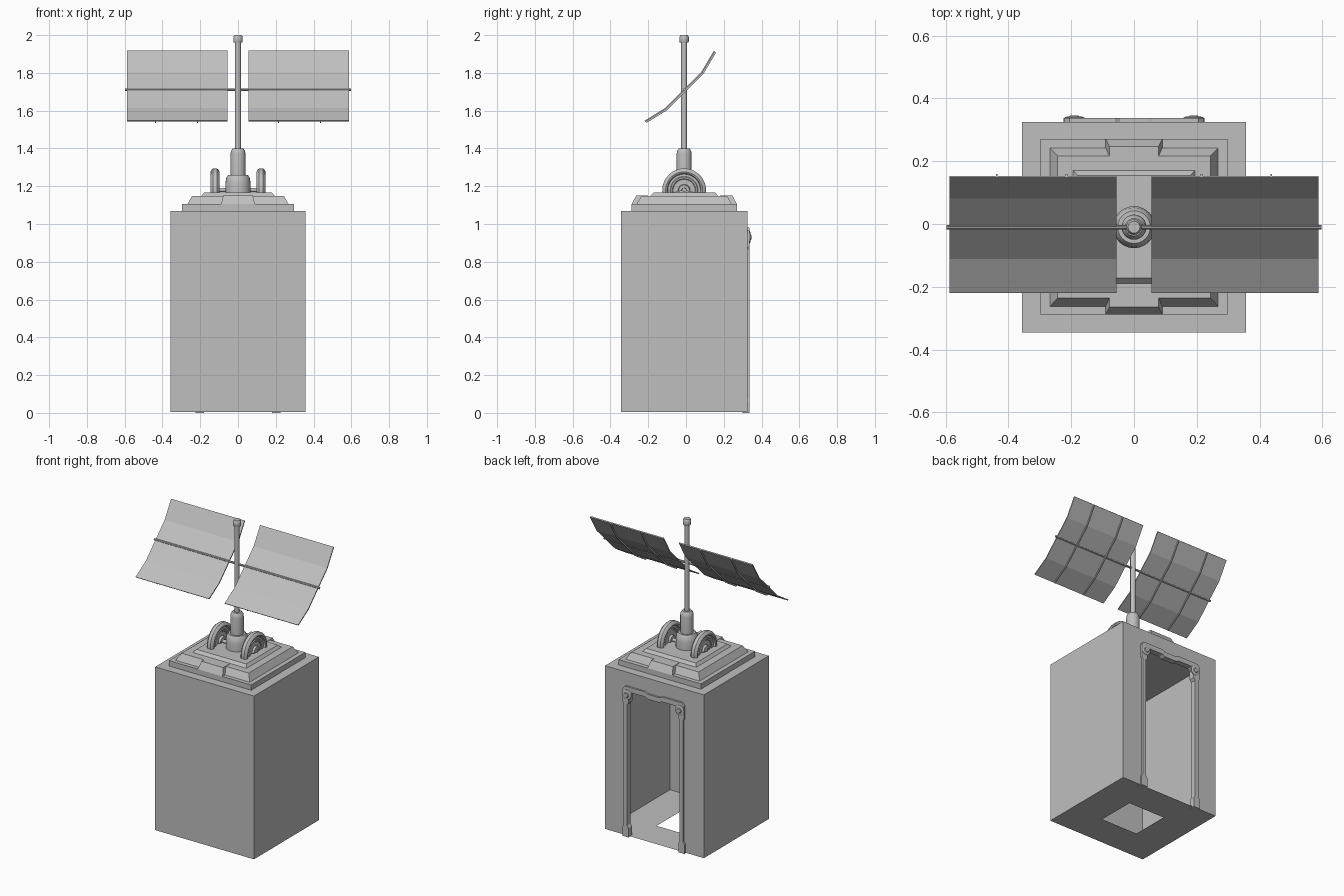
import bpy, bmesh, math
from mathutils import Vector

if "Cube" in bpy.data.objects:
    bpy.data.objects.remove(bpy.data.objects["Cube"])

grey = bpy.data.materials.new("plain_grey")
grey.diffuse_color = (0.52, 0.52, 0.52, 1)
grey.use_nodes = True
grey.node_tree.nodes["Principled BSDF"].inputs["Base Color"].default_value = grey.diffuse_color
YC = -0.01  # mast and roof are centred slightly to the front


def finish(name, bm, smooth=False):
    bmesh.ops.remove_doubles(bm, verts=bm.verts, dist=1e-5)
    bmesh.ops.recalc_face_normals(bm, faces=bm.faces)
    me = bpy.data.meshes.new(name)
    bm.to_mesh(me)
    bm.free()
    me.materials.append(grey)
    ob = bpy.data.objects.new(name, me)
    bpy.context.collection.objects.link(ob)
    if smooth:
        bpy.ops.object.select_all(action='DESELECT')
        ob.select_set(True)
        bpy.context.view_layer.objects.active = ob
        bpy.ops.object.shade_smooth_by_angle(angle=math.radians(35))
    return ob


def rect_ring(x0, x1, y0, y1, z):
    return [(x0, y0, z), (x1, y0, z), (x1, y1, z), (x0, y1, z)]


def loft(name, rings):
    """Closed solid through matching rings of points."""
    bm = bmesh.new()
    rows = [[bm.verts.new(p) for p in r] for r in rings]
    n = len(rows[0])
    for a, b in zip(rows, rows[1:]):
        for i in range(n):
            j = (i + 1) % n
            bm.faces.new((a[i], a[j], b[j], b[i]))
    bm.faces.new(rows[0][::-1])
    bm.faces.new(rows[-1])
    return finish(name, bm)


def lathe(name, profile, centre, axis='Z', sides=24, a0=0.0, a1=360.0):
    """Turn (radius, offset) points around an axis; part turns are left open."""
    bm = bmesh.new()
    c = Vector(centre)
    rows = []
    for k in range(sides + 1):
        t = math.radians(a0 + (a1 - a0) * k / sides)
        row = []
        for r, h in profile:
            u, v = r * math.cos(t), r * math.sin(t)
            p = {'Z': (u, v, h), 'X': (h, u, v), 'Y': (u, h, v)}[axis]
            row.append(bm.verts.new(c + Vector(p)))
        rows.append(row)
    for a, b in zip(rows, rows[1:]):
        for i in range(len(profile) - 1):
            bm.faces.new((a[i], a[i + 1], b[i + 1], b[i]))
    bmesh.ops.remove_doubles(bm, verts=bm.verts, dist=1e-5)
    bmesh.ops.dissolve_degenerate(bm, edges=bm.edges, dist=1e-6)
    return finish(name, bm, True)


# Thin-walled cabin: open doorway at the back, square hole in the floor
X, Y0, Y1, Z0, Z1 = 0.357, -0.345, 0.325, 0.004, 1.07
DX, DZ = 0.205, 0.955
H0, H1, HX = -0.135, 0.115, 0.132
outer = rect_ring(-X, X, Y0, Y1, Z0)
roof = rect_ring(-X, X, Y0, Y1, Z1)
hole = rect_ring(-HX, HX, H0, H1, Z0)
quads = [roof]
for i in range(4):
    j = (i + 1) % 4
    quads.append([outer[i], outer[j], hole[j], hole[i]])
    if i != 2:
        quads.append([outer[i], outer[j], roof[j], roof[i]])
for xa, xb, za, zb in [(-X, -DX, Z0, DZ), (DX, X, Z0, DZ), (-X, -DX, DZ, Z1),
                       (-DX, DX, DZ, Z1), (DX, X, DZ, Z1)]:
    quads.append([(xa, Y1, za), (xb, Y1, za), (xb, Y1, zb), (xa, Y1, zb)])
bm = bmesh.new()
for q in quads:
    bm.faces.new([bm.verts.new(p) for p in q])
finish("cabin", bm)

# Door frame: half outline in x and z, mirrored
half = [(0, 0.972), (0.045, 0.972), (0.06, 0.982), (0.205, 0.982), (0.222, 0.965),
        (0.222, 0.88), (0.214, 0.865), (0.214, 0.075), (0.224, 0.06), (0.224, 0.0),
        (0.18, 0.0), (0.18, 0.06), (0.19, 0.075), (0.19, 0.865), (0.178, 0.88),
        (0.178, 0.935), (0.16, 0.95), (0.06, 0.95), (0.045, 0.94), (0, 0.94)]
outline = half + [(-x, z) for x, z in reversed(half[1:-1])]
loft("door_frame", [[(x, y, z) for x, z in outline] for y in (0.30, 0.337)])
for s, side in ((-1, "left"), (1, "right")):
    lathe("door_knob_" + side,
          [(0.032, 0), (0.032, 0.004), (0.024, 0.007), (0.016, 0.007), (0.012, 0.011), (0, 0.011)],
          (s * 0.19, 0.335, 0.93), 'Y', 16)

# Stepped roof
loft("roof_plinth", [rect_ring(-0.297, 0.297, -0.288, 0.27, z) for z in (1.07, 1.105)])
loft("roof_step", [rect_ring(-0.268, 0.268, -0.262, 0.242, 1.105),
                   rect_ring(-0.243, 0.243, -0.236, 0.217, 1.148)])
loft("roof_tab_front", [rect_ring(-0.09, 0.09, -0.288, -0.2, 1.105),
                        rect_ring(-0.078, 0.078, -0.264, -0.2, 1.15)])
loft("roof_tab_back", [rect_ring(-0.09, 0.09, 0.18, 0.27, 1.105),
                       rect_ring(-0.078, 0.078, 0.18, 0.246, 1.15)])
loft("roof_top", [rect_ring(-0.195, 0.195, -0.19, 0.172, 1.147),
                  rect_ring(-0.18, 0.18, -0.172, 0.155, 1.166)])

# Half-sunk wheels with rounded rims, recessed discs and hubs
side_profile = [(0, 0.018), (0.012, 0.018), (0.014, 0.024), (0.028, 0.022), (0.032, 0.009),
                (0.058, 0.009), (0.062, 0.013), (0.07, 0.013), (0.074, 0.009),
                (0.086, 0.009), (0.09, 0.02), (0.098, 0.0235), (0.108, 0.02), (0.116, 0.01)]
wheel = side_profile + [(r, -h) for r, h in reversed(side_profile)]
for s, side in ((-1, "left"), (1, "right")):
    lathe("wheel_" + side, wheel, (s * 0.122, YC, 1.178), 'X', 24, -12, 192)
lathe("axle", [(0, -0.145), (0.011, -0.145), (0.011, 0.145), (0, 0.145)], (0, YC, 1.18), 'X', 12)

# Mast with bearing, sleeve and cap
lathe("mast_bearing", [(0.067, 1.16), (0.067, 1.215), (0.062, 1.245), (0.052, 1.26), (0.03, 1.26)],
      (0, YC, 0))
lathe("mast_sleeve", [(0.04, 1.25), (0.04, 1.37), (0.037, 1.387), (0.028, 1.4), (0, 1.4)],
      (0, YC, 0))
lathe("mast", [(0.016, 1.38), (0.016, 1.97)], (0, YC, 0), sides=16)
lathe("mast_cap", [(0, 1.96), (0.022, 1.96), (0.025, 1.966), (0.025, 1.99), (0.019, 2.0), (0, 2.0)],
      (0, YC, 0), sides=16)

# Curved panels on a cross rod, with thin ribs behind
curve = [(-0.217, 1.545), (-0.11, 1.611), (YC, 1.711), (0.083, 1.803), (0.15, 1.916)]


def strip(name, xa, xb, d0, d1):
    pts = [(y + d0, z - d0) for y, z in curve] + [(y + d1, z - d1) for y, z in reversed(curve)]
    loft(name, [[(x, y, z) for y, z in pts] for x in (xa, xb)])


for s, side in ((-1, "left"), (1, "right")):
    strip("panel_" + side, s * 0.056, s * 0.587, -0.002, 0.003)
    for k, x in enumerate((0.215, 0.437)):
        strip(f"panel_rib_{side}_{k + 1}", s * x - 0.003, s * x + 0.003, 0.002, 0.009)
lathe("cross_rod", [(0, -0.597), (0.007, -0.597), (0.007, 0.597), (0, 0.597)],
      (0, YC, 1.711), 'X', 10)
